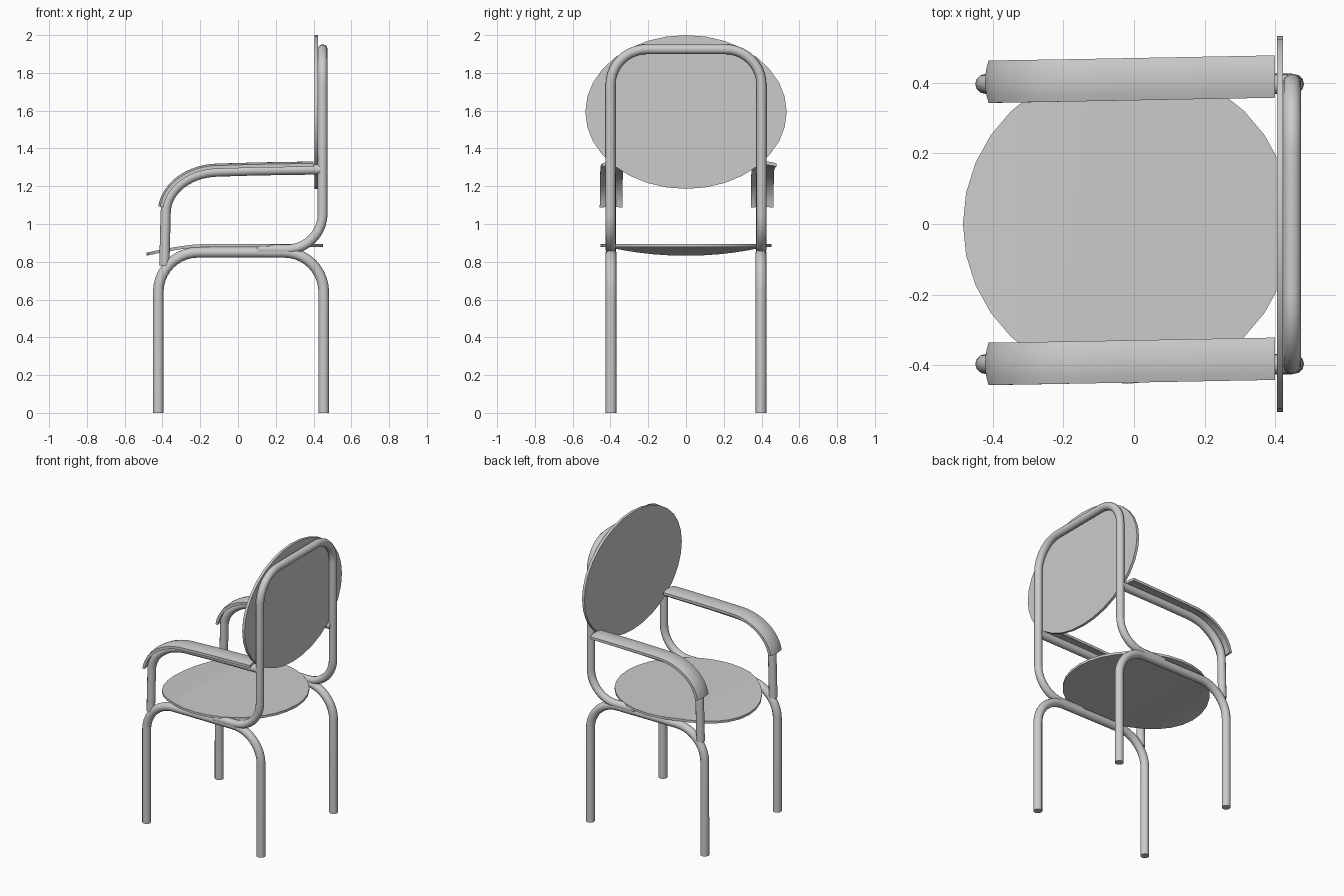
import bpy, bmesh, math
from mathutils import Vector

if "Cube" in bpy.data.objects:
    bpy.data.objects.remove(bpy.data.objects["Cube"])

grey = bpy.data.materials.new("light grey")
grey.diffuse_color = (0.6, 0.6, 0.6, 1)
grey.use_nodes = True
grey.node_tree.nodes["Principled BSDF"].inputs["Base Color"].default_value = grey.diffuse_color


def finish(ob, angle=40):
    ob.data.materials.clear()
    ob.data.materials.append(grey)
    bpy.ops.object.select_all(action='DESELECT')
    ob.select_set(True)
    bpy.context.view_layer.objects.active = ob
    bpy.ops.object.shade_smooth_by_angle(angle=math.radians(angle))


def mesh_object(name, bm):
    me = bpy.data.meshes.new(name)
    bmesh.ops.recalc_face_normals(bm, faces=bm.faces)
    bm.to_mesh(me)
    bm.free()
    ob = bpy.data.objects.new(name, me)
    bpy.context.collection.objects.link(ob)
    return ob


def fillet(points, radius, n=10):
    """Round every inner corner of a polyline with an arc."""
    pts = [Vector(p) for p in points]
    out = [pts[0]]
    for a, c, b in zip(pts, pts[1:], pts[2:]):
        u, v = (a - c).normalized(), (b - c).normalized()
        centre = c + (u + v) * radius
        for i in range(n + 1):
            t = i / n * math.pi / 2
            out.append(centre - v * radius * math.cos(t) - u * radius * math.sin(t))
    return out + [pts[-1]]


def tube(name, points, radius):
    cu = bpy.data.curves.new(name, 'CURVE')
    cu.dimensions = '3D'
    cu.bevel_depth = radius
    cu.bevel_resolution = 4
    cu.use_fill_caps = True
    sp = cu.splines.new('POLY')
    sp.points.add(len(points) - 1)
    for p, q in zip(sp.points, points):
        p.co = (*q, 1)
    ob = bpy.data.objects.new(name, cu)
    bpy.context.collection.objects.link(ob)
    bpy.ops.object.select_all(action='DESELECT')
    ob.select_set(True)
    bpy.context.view_layer.objects.active = ob
    bpy.ops.object.convert(target='MESH')
    ob = bpy.context.view_layer.objects.active
    ob.name = name
    finish(ob)


def thicken(bm, direction):
    """Extrude a sheet of faces; direction(vert) gives the offset."""
    res = bmesh.ops.extrude_face_region(bm, geom=bm.faces[:], use_keep_orig=True)
    moved = [v for v in res['geom'] if isinstance(v, bmesh.types.BMVert)]
    for v in moved:
        v.co += direction(v)


# Arm profile in x/z: post, elliptical bend, level rail
ARM = [(-0.39, 0.78)]
for i in range(15):
    t = i / 14 * math.pi / 2
    ARM.append((-0.10 - 0.283 * math.cos(t), 1.06 + 0.218 * math.sin(t)))
ARM += [(0.1, 1.284), (0.44, 1.289)]


def arm_pad(name, side):
    path = [Vector((x, z)) for x, z in ARM[2:]]
    path[-1].x = 0.40
    bm = bmesh.new()
    layers = []
    for lift in (0.024, 0.042):
        rows = []
        for i, p in enumerate(path):
            d = (path[min(i + 1, len(path) - 1)] - path[max(i - 1, 0)]).normalized()
            n = Vector((-d.y, d.x))
            yc = side * 0.4 + 0.003 + 0.015 * (p.x + 0.4) / 0.8
            row = []
            for k in range(7):
                v = k / 3 - 1
                q = p + n * (lift - 0.010 * v * v)
                row.append(bm.verts.new((q.x, yc + 0.06 * v, q.y)))
            rows.append(row)
        layers.append(rows)
    low, top = layers
    for rows in layers:
        for r, s in zip(rows, rows[1:]):
            for k in range(6):
                bm.faces.new((r[k], r[k + 1], s[k + 1], s[k]))
    for i in (0, -1):
        for k in range(6):
            bm.faces.new((low[i][k], low[i][k + 1], top[i][k + 1], top[i][k]))
    for k in (0, -1):
        for i in range(len(path) - 1):
            bm.faces.new((low[i][k], low[i + 1][k], top[i + 1][k], top[i][k]))
    finish(mesh_object(name, bm))


# Side frames: inverted-U legs, arm tubes and arm pads
for side, word in ((-1, "right"), (1, "left")):
    y = side * 0.397
    tube(word + "_legs", fillet([(-0.422, y, 0), (-0.422, y, 0.85),
                                 (0.454, y, 0.85), (0.454, y, 0)], 0.21), 0.028)
    tube(word + "_arm_tube", [(x, y, z) for x, z in ARM], 0.027)
    arm_pad(word + "_arm_pad", side)

# Back hoop, rising from both seat rails
tube("back_hoop", fillet([(0.1, -0.4, 0.865), (0.448, -0.4, 0.865), (0.448, -0.4, 1.925),
                          (0.448, 0.4, 1.925), (0.448, 0.4, 0.865), (0.1, 0.4, 0.865)], 0.19), 0.026)

# Seat: round plate whose front lip droops
bm = bmesh.new()
bmesh.ops.create_circle(bm, cap_ends=True, segments=32, radius=1)
for v in bm.verts:
    v.co = (-0.018 + 0.467 * v.co.x, 0.453 * v.co.y, 0.877)
for i in range(7):
    bmesh.ops.bisect_plane(bm, geom=bm.verts[:] + bm.edges[:] + bm.faces[:],
                           plane_co=(-0.2 - 0.04 * i, 0, 0), plane_no=(1, 0, 0))
for v in bm.verts:
    v.co.z -= 0.045 * (max(0, -0.2 - v.co.x) / 0.285) ** 1.4
thicken(bm, lambda v: Vector((0, 0, 0.016)))
finish(mesh_object("seat", bm))

# Backrest: upright oval plate
bm = bmesh.new()
bmesh.ops.create_circle(bm, cap_ends=True, segments=32, radius=1)
for v in bm.verts:
    v.co = (0.405, 0.533 * v.co.x, 1.593 + 0.407 * v.co.y)
thicken(bm, lambda v: Vector((0.018, 0, 0)))
finish(mesh_object("backrest", bm))
